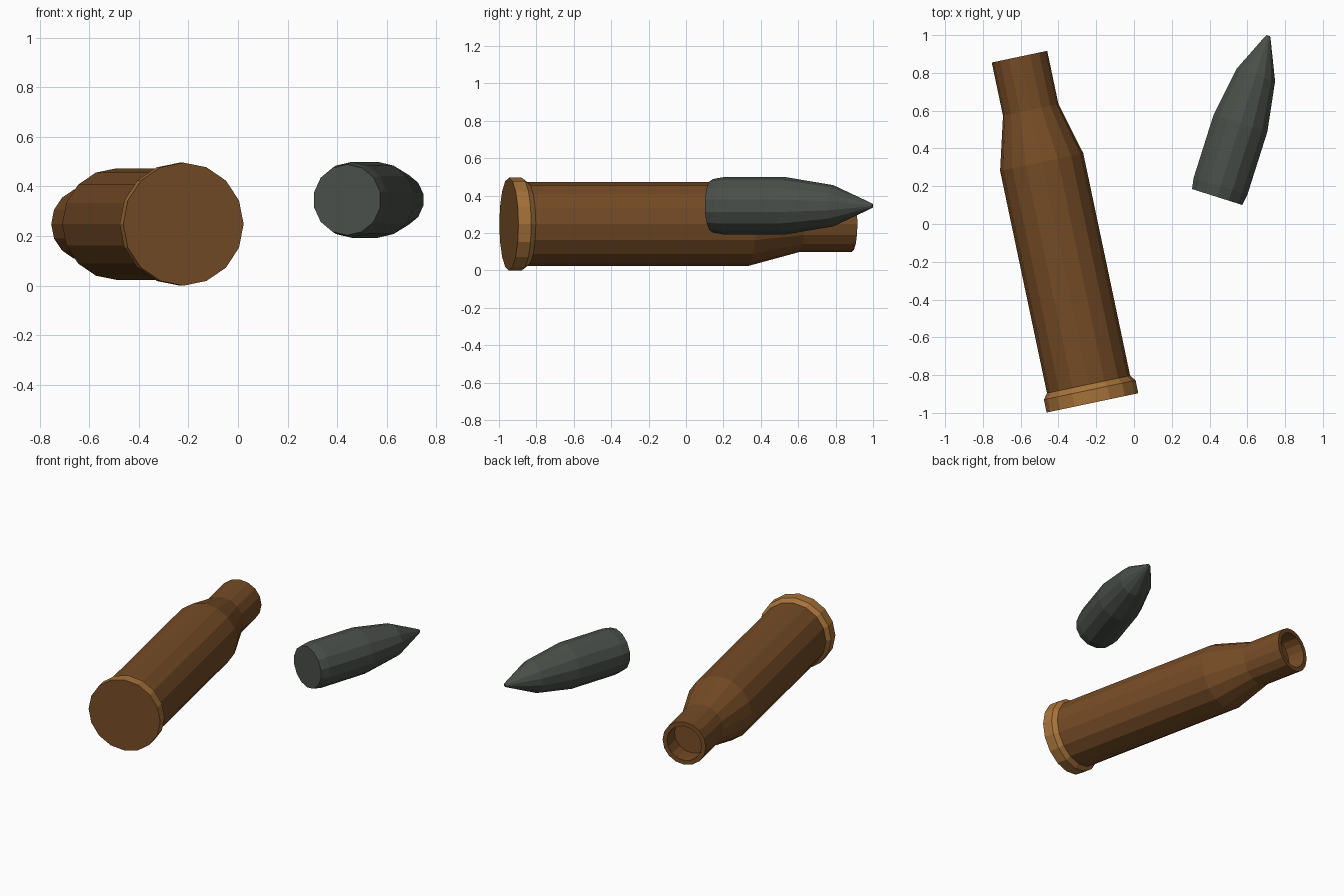
import bpy, bmesh, math
from mathutils import Matrix

if "Cube" in bpy.data.objects:
    bpy.data.objects.remove(bpy.data.objects["Cube"])


def material(name, rgb):
    m = bpy.data.materials.new(name)
    m.diffuse_color = (*rgb, 1)
    m.use_nodes = True
    m.node_tree.nodes["Principled BSDF"].inputs["Base Color"].default_value = m.diffuse_color
    return m


brown = material("brown metal", (0.18, 0.072, 0.019))
brass = material("light brass", (0.38, 0.17, 0.042))
steel = material("dark grey", (0.068, 0.078, 0.068))


def lathe(name, profile, sides, base, yaw, mats, band=None):
    """Spin (distance, radius) profile about local y, cap both ends,
    then aim it by yaw about z. band = profile segments using material 1."""
    bm = bmesh.new()
    rings = []
    for t, r in profile:
        angles = [2 * math.pi * i / sides for i in range(sides)]
        rings.append([bm.verts.new((r * math.sin(a), t, r * math.cos(a))) for a in angles])
    for k in range(len(rings) - 1):
        for i in range(sides):
            j = (i + 1) % sides
            f = bm.faces.new((rings[k][i], rings[k][j], rings[k + 1][j], rings[k + 1][i]))
            f.material_index = 1 if band and k in band else 0
    bm.faces.new(rings[0])
    bm.faces.new(rings[-1])
    bmesh.ops.recalc_face_normals(bm, faces=bm.faces)
    me = bpy.data.meshes.new(name)
    bm.to_mesh(me)
    bm.free()
    for m in mats:
        me.materials.append(m)
    ob = bpy.data.objects.new(name, me)
    ob.matrix_world = Matrix.Translation(base) @ Matrix.Rotation(math.radians(yaw), 4, 'Z')
    bpy.context.collection.objects.link(ob)
    return ob


# Casing: rim, body, shoulder, neck, then back down into the open mouth
lathe("casing",
      [(0, 0.248), (0.07, 0.248), (0.10, 0.225), (1.303, 0.225), (1.585, 0.15),
       (1.873, 0.15), (1.873, 0.12), (1.75, 0.12)],
      16, (-0.22, -0.947, 0.248), 11.9, [brown, brass], band=(0, 1))

# Pointed tip lying beside the casing
lathe("pointed_slug",
      [(0, 0.143), (0.06, 0.153), (0.41, 0.153), (0.677, 0.11), (0.884, 0.017), (0.896, 0.010)],
      14, (0.44, 0.143, 0.346), -17.6, [steel])
